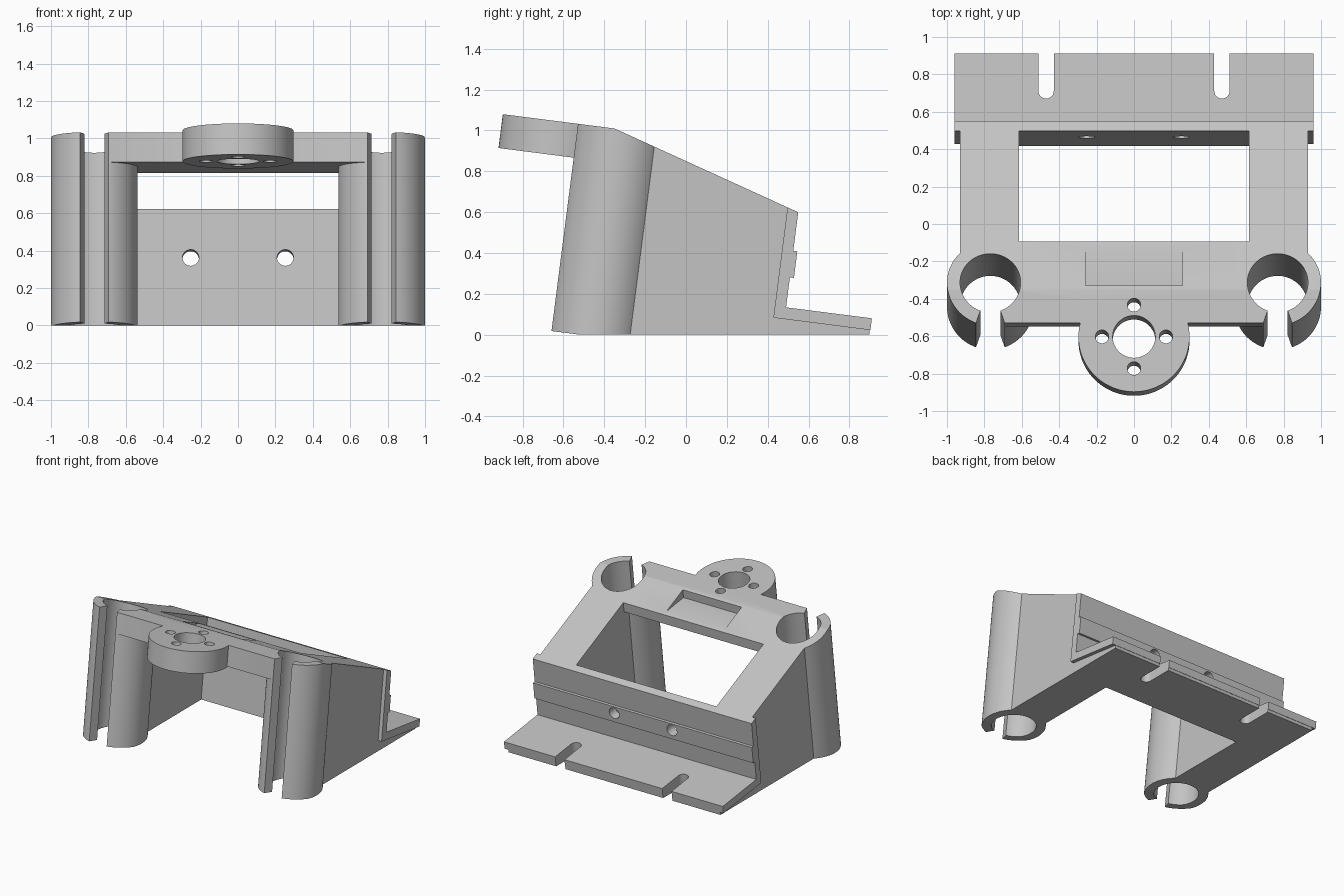
import bpy, bmesh, math
from mathutils import Matrix

if "Cube" in bpy.data.objects:
    bpy.data.objects.remove(bpy.data.objects["Cube"], do_unlink=True)

TILT = math.radians(7.3)      # the whole bracket leans back
TOP, BOTTOM = 0.957, -0.066   # heights before leaning
CLIP_X, CLIP_Y, CLIP_R, BORE_R = 0.768, -0.437, 0.232, 0.162

grey = bpy.data.materials.new("plain grey")
grey.use_nodes = True
grey.diffuse_color = (0.55, 0.55, 0.55, 1)
grey.node_tree.nodes["Principled BSDF"].inputs["Base Color"].default_value = grey.diffuse_color


def finish(name, bm):
    bmesh.ops.recalc_face_normals(bm, faces=bm.faces)
    mesh = bpy.data.meshes.new(name)
    bm.to_mesh(mesh)
    bm.free()
    mesh.materials.append(grey)
    obj = bpy.data.objects.new(name, mesh)
    bpy.context.collection.objects.link(obj)
    return obj


def prism(name, points, shift):
    """Extrude a closed outline of 3D points along a vector."""
    bm = bmesh.new()
    face = bm.faces.new([bm.verts.new(p) for p in points])
    grown = bmesh.ops.extrude_face_region(bm, geom=[face])["geom"]
    bmesh.ops.translate(bm, vec=shift,
                        verts=[v for v in grown if isinstance(v, bmesh.types.BMVert)])
    return finish(name, bm)


def side_profile(name, half, outline):
    return prism(name, [(-half, y, z) for y, z in outline], (2 * half, 0, 0))


def plan(name, outline, z0, z1):
    return prism(name, [(x, y, z0) for x, y in outline], (0, 0, z1 - z0))


def box(name, x0, x1, y0, y1, z0, z1):
    return plan(name, [(x0, y0), (x1, y0), (x1, y1), (x0, y1)], z0, z1)


def circle(x, y, r, n=64, start=0.0, sweep=math.tau):
    return [(x + r * math.cos(start + sweep * i / n),
             y + r * math.sin(start + sweep * i / n)) for i in range(n)]


def rod(name, x, y, r, z0, z1, n=64):
    return plan(name, circle(x, y, r, n), z0, z1)


def combine(body, tool, operation):
    mod = body.modifiers.new(operation, "BOOLEAN")
    mod.object, mod.operation, mod.solver = tool, operation, "EXACT"
    bpy.context.view_layer.objects.active = body
    bpy.ops.object.modifier_apply(modifier=mod.name)
    bpy.data.objects.remove(tool, do_unlink=True)


# Front deck, with the round mounting flange
body = box("bracket", -0.72, 0.72, -0.655, -0.205, 0.796, 1.1)
solids = [rod("flange", 0, -0.73, 0.297, 0.79, 1.12, 96)]

# Side walls and clip tubes
for s in (-1, 1):
    solids.append(box("side_wall", *sorted((s * 0.615, s * 0.93)), CLIP_Y, 0.44, -0.2, 1.2))
    solids.append(rod("clip_tube", s * CLIP_X, CLIP_Y, CLIP_R, BOTTOM, 1.15))

# Back wedge, back plate with raised band, and foot
solids += [
    box("back_wedge", -0.93, 0.93, 0.414, 0.89, -0.1, 0.165),
    side_profile("back_plate", 0.96, [
        (0.414, 0.137), (0.893, 0.137), (0.893, 0.195), (0.469, 0.195), (0.469, 0.343),
        (0.489, 0.343), (0.489, 0.474), (0.469, 0.474), (0.469, 1.0), (0.414, 1.0)]),
]
for part in solids:
    combine(body, part, "UNION")

# Trim to the sloping roof and the level base
slope, base = 0.31, math.tan(TILT)
combine(body, side_profile("envelope", 1.3, [
    (-1.3, TOP), (-0.475, TOP), (1.1, TOP - slope * 1.575), (1.1, base * 1.1),
    (BOTTOM / base, BOTTOM), (-1.3, BOTTOM)]), "INTERSECT")

# Bores, clip mouths, foot slots and back screw holes
cutters = []
for s in (-1, 1):
    x = s * CLIP_X
    cutters.append(rod("bore", x, CLIP_Y, BORE_R, -0.3, 1.3))
    cutters.append(plan("clip_mouth", [
        (x, CLIP_Y), (x - 0.14, CLIP_Y - 0.4), (x + 0.14, CLIP_Y - 0.4)], -0.3, 1.3))
    slot = circle(s * 0.47, 0.692, 0.041, 24, math.pi, math.pi)
    cutters.append(plan("foot_slot", slot + [
        (s * 0.47 + 0.041, 0.692), (s * 0.47 + 0.041, 1.0), (s * 0.47 - 0.041, 1.0)],
        -0.3, 0.3))
    cutters.append(prism("screw_hole", [
        (px, 0.3, pz) for px, pz in circle(s * 0.253, 0.418, 0.044, 32)], (0, 0.4, 0)))

# Flange holes
cutters.append(rod("flange_bore", 0, -0.73, 0.114, 0.6, 1.3, 48))
for dx, dy in ((1, 0), (-1, 0), (0, 1), (0, -1)):
    cutters.append(rod("flange_hole", dx * 0.171, -0.73 + dy * 0.171, 0.036, 0.6, 1.3, 24))

# Shallow pocket in the sloping roof
cutters.append(box("pocket", -0.258, 0.258, -0.453, -0.21, 0.884, 1.2))
for cutter in cutters:
    combine(body, cutter, "DIFFERENCE")

# Lean back and shade
body.data.transform(Matrix.Rotation(-TILT, 4, "X"))
for o in bpy.context.selected_objects:
    o.select_set(False)
body.select_set(True)
bpy.context.view_layer.objects.active = body
bpy.ops.object.shade_smooth_by_angle(angle=math.radians(30))
